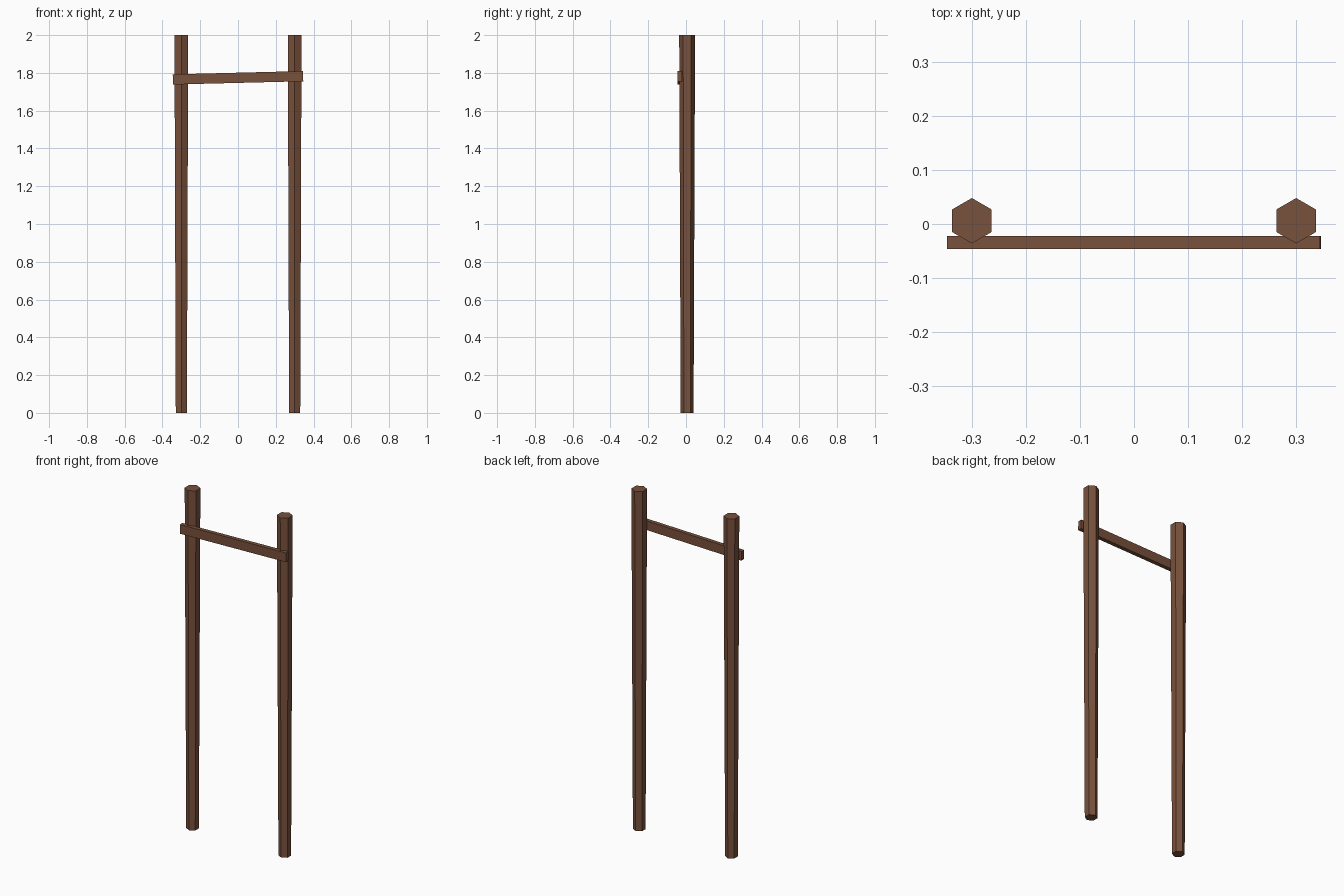
import bpy, bmesh, math
from mathutils import Matrix

if "Cube" in bpy.data.objects:
    bpy.data.objects.remove(bpy.data.objects["Cube"])

wood = bpy.data.materials.new("brown wood")
wood.diffuse_color = (0.19, 0.082, 0.045, 1)
wood.use_nodes = True
wood.node_tree.nodes["Principled BSDF"].inputs["Base Color"].default_value = wood.diffuse_color


def add_object(name, bm):
    bmesh.ops.recalc_face_normals(bm, faces=bm.faces)
    mesh = bpy.data.meshes.new(name)
    bm.to_mesh(mesh)
    bm.free()
    mesh.materials.append(wood)
    obj = bpy.data.objects.new(name, mesh)
    bpy.context.collection.objects.link(obj)
    return obj


def hex_post(name, x, y, r_bottom, r_top, height):
    """Six-sided post, corners pointing along y, wider at the top."""
    bm = bmesh.new()
    rings = []
    for r, z in ((r_bottom, 0), (r_top, height)):
        angles = [math.radians(90 + 60 * i) for i in range(6)]
        rings.append([bm.verts.new((x + r * math.cos(a), y + r * math.sin(a), z)) for a in angles])
    low, high = rings
    bm.faces.new(low[::-1])
    bm.faces.new(high)
    for i in range(6):
        j = (i + 1) % 6
        bm.faces.new((low[i], low[j], high[j], high[i]))
    return add_object(name, bm)


# Two upright posts
for name, x in (("left_post", -0.3), ("right_post", 0.3)):
    hex_post(name, x, 0.006, 0.034, 0.042, 2.0)

# Slightly tilted crossbar on the front of the posts
bm = bmesh.new()
bmesh.ops.create_cube(bm, size=1, matrix=Matrix.Diagonal((0.69, 0.024, 0.054, 1)))
bar = add_object("crossbar", bm)
bar.location = (0, -0.034, 1.774)
bar.rotation_euler = (0, -0.025, 0)
